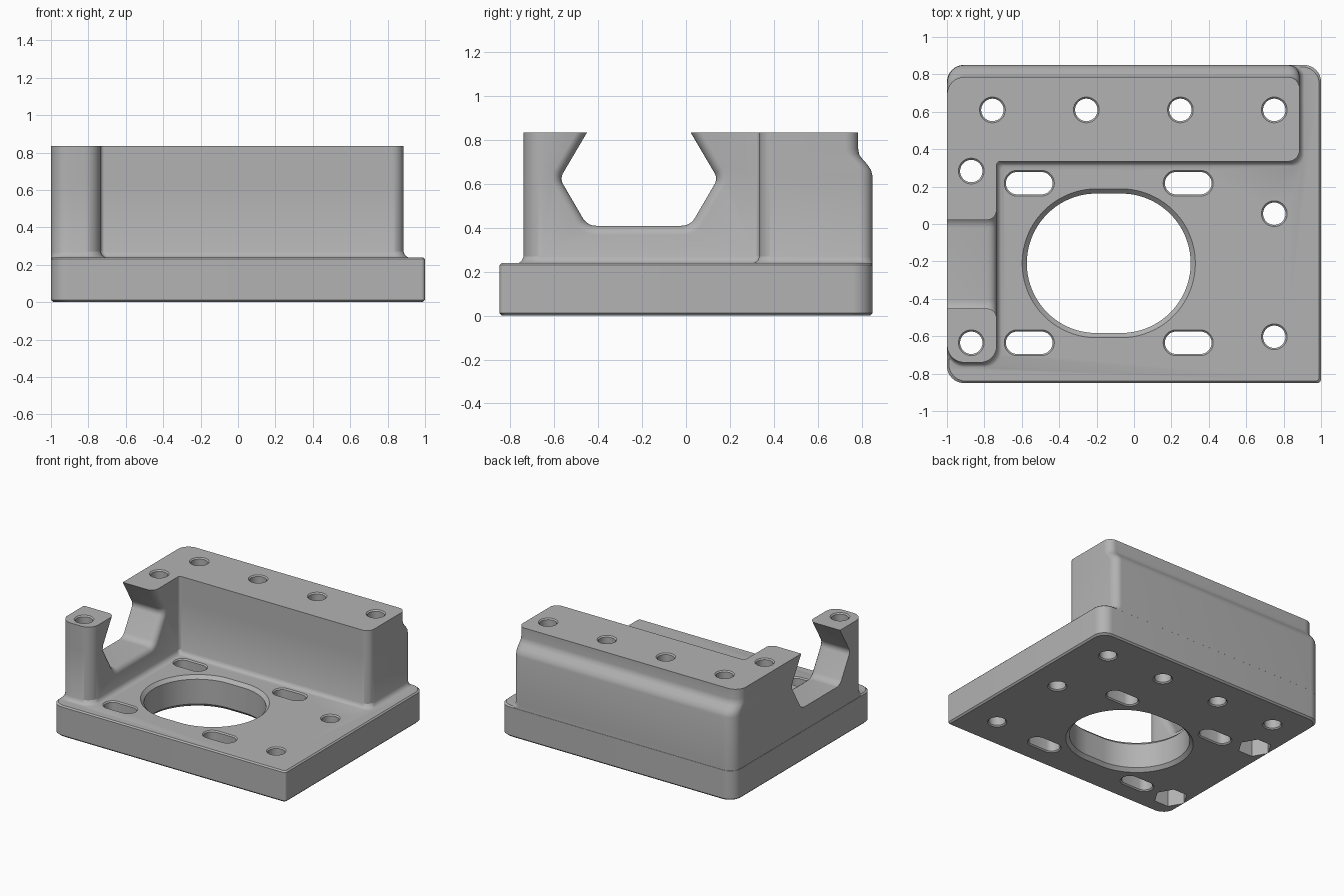
import bpy, bmesh, math
from mathutils import Vector

cube = bpy.data.objects.get("Cube")
if cube:
    bpy.data.objects.remove(cube, do_unlink=True)

grey = bpy.data.materials.new("machined grey")
grey.use_nodes = True
COLOUR = (0.45, 0.45, 0.45, 1)
grey.diffuse_color = COLOUR
grey.node_tree.nodes["Principled BSDF"].inputs["Base Color"].default_value = COLOUR


def loft(name, rings):
    """Closed solid through rings of equal point count."""
    bm = bmesh.new()
    loops = [[bm.verts.new(p) for p in ring] for ring in rings]
    n = len(loops[0])
    for low, high in zip(loops, loops[1:]):
        for i in range(n):
            j = (i + 1) % n
            bm.faces.new((low[i], low[j], high[j], high[i]))
    bm.faces.new(loops[0][::-1])
    bm.faces.new(loops[-1])
    bmesh.ops.recalc_face_normals(bm, faces=bm.faces)
    mesh = bpy.data.meshes.new(name)
    bm.to_mesh(mesh)
    bm.free()
    mesh.materials.append(grey)
    ob = bpy.data.objects.new(name, mesh)
    bpy.context.collection.objects.link(ob)
    return ob


def rounded(corners, steps=8):
    """Outline with a circular arc at every (x, y, radius) corner."""
    out = []
    for i, (x, y, r) in enumerate(corners):
        p = Vector((x, y))
        a = (Vector(corners[i - 1][:2]) - p).normalized()
        b = (Vector(corners[(i + 1) % len(corners)][:2]) - p).normalized()
        half = a.angle(b) / 2
        centre = p + (a + b).normalized() * (r / math.sin(half))
        reach = r / math.tan(half)
        start, end = p + a * reach - centre, p + b * reach - centre
        for k in range(steps + 1):
            out.append(centre + start.lerp(end, k / steps).normalized() * r)
    return out


def combine(body, tool, operation):
    mod = body.modifiers.new("combine", "BOOLEAN")
    mod.operation = operation
    mod.solver = "EXACT"
    mod.object = tool
    tool.hide_render = True
    bpy.ops.object.select_all(action="DESELECT")
    bpy.context.view_layer.objects.active = body
    body.select_set(True)
    bpy.ops.object.modifier_apply(modifier=mod.name)
    bpy.data.objects.remove(tool, do_unlink=True)


# Base slab with softened rims
def base_ring(z, o):
    pts = rounded([(-1 - o, -0.85 - o, 0.09), (1 + o, -0.85 - o, 0.02),
                   (1 + o, 0.85 + o, 0.09), (-1 - o, 0.85 + o, 0.09)])
    return [(p.x, p.y, z) for p in pts]


body = loft("motor_mount_body", [base_ring(0, -0.012), base_ring(0.012, 0),
                                 base_ring(0.23, 0), base_ring(0.24, -0.01)])


# L-shaped wall: foot fillet on the inner sides, stepped back at the top
def wall_ring(z, o, back=0.849):
    left, arm, front = -0.999, -0.735 + o, 0.335 - o
    pts = rounded([(left, -0.74 - o, 0.09), (arm, -0.74 - o, 0.085),
                   (arm, front, 0.02), (0.885 + o, front, 0.06),
                   (0.885 + o, back, 0.06), (left, back, 0.09)])
    return [(p.x, p.y, z) for p in pts]


foot = [(0.1, 0), (0.238, 0.03), (0.243, 0.018), (0.252, 0.008), (0.27, 0)]
step = [(0.64, 0.849), (0.665, 0.843), (0.69, 0.826), (0.715, 0.803),
        (0.735, 0.789), (0.76, 0.785), (0.835, 0.785)]
wall = loft("wall", [wall_ring(z, o) for z, o in foot]
            + [wall_ring(z, 0, y) for z, y in step])
combine(body, wall, "UNION")


# Hexagonal gap through the side arm, flared at its inner edge
def gap_ring(x, o):
    shape = [(-0.45, 0.41, 0.07), (0.02, 0.41, 0.07), (0.145, 0.625, 0.05),
             (-0.017, 0.9, 0.01), (-0.413, 0.9, 0.01), (-0.575, 0.625, 0.05)]
    grown = []
    for i, (y, z, r) in enumerate(shape):
        p = Vector((y, z))
        a = (p - Vector(shape[i - 1][:2])).normalized()
        b = (Vector(shape[(i + 1) % len(shape)][:2]) - p).normalized()
        na, nb = Vector((a.y, -a.x)), Vector((b.y, -b.x))
        q = p + (na + nb) * (o / (1 + na.dot(nb)))
        grown.append((q.x, q.y, r + o))
    return [(x, p.x, p.y) for p in rounded(grown)]


flare = [(-1.2, 0), (-0.785, 0), (-0.765, 0.004), (-0.75, 0.013),
         (-0.739, 0.027), (-0.734, 0.045), (-0.62, 0.045)]
combine(body, loft("gap_cutter", [gap_ring(x, o) for x, o in flare]), "DIFFERENCE")


# Holes and slots, chamfered at both ends
def slot_ring(x, y, z, r, half, n, phase=0.5):
    ring = []
    for k in range(n):
        t = (k + phase) / n * math.tau
        shift = math.copysign(half, math.cos(t))
        ring.append((x + shift + r * math.cos(t), y + r * math.sin(t), z))
    return ring


def drill(x, y, top, r, half=0.0, c=0.009, n=32):
    e = 0.01
    levels = [(-e, r + c + e), (c, r), (top - c, r), (top + e, r + c + e)]
    tool = loft("drill", [slot_ring(x, y, z, s, half, n) for z, s in levels])
    combine(body, tool, "DIFFERENCE")


BASE_TOP, WALL_TOP = 0.24, 0.835
drill(-0.135, -0.21, BASE_TOP, 0.373, 0.065, 0.025, 96)
for sx in (-0.56, 0.29):
    for sy in (0.218, -0.635):
        drill(sx, sy, BASE_TOP, 0.06, 0.065)
for hx in (-0.757, -0.255, 0.248, 0.75):
    drill(hx, 0.61, WALL_TOP, 0.06)
for hy in (0.055, -0.603):
    drill(0.75, hy, BASE_TOP, 0.06)

# Arm screw holes with hexagonal nut pockets underneath
for hy in (0.283, -0.635):
    drill(-0.87, hy, WALL_TOP, 0.06)
    pocket = loft("nut_pocket", [slot_ring(-0.87, hy, z, 0.12, 0, 6, 0)
                                 for z in (-0.05, 0.2)])
    combine(body, pocket, "DIFFERENCE")

bpy.ops.object.select_all(action="DESELECT")
body.select_set(True)
bpy.context.view_layer.objects.active = body
bpy.ops.object.shade_smooth_by_angle(angle=math.radians(28))
